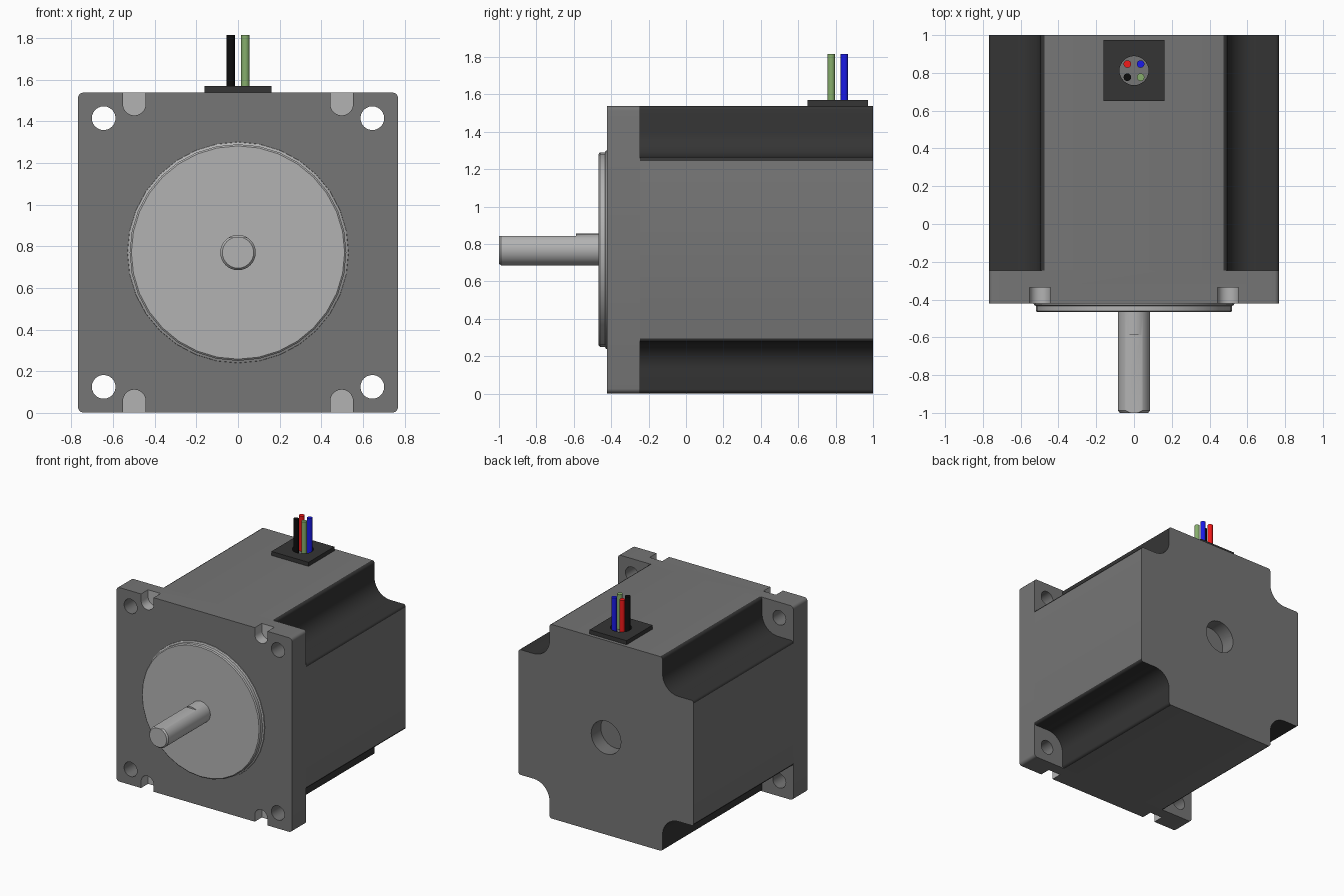
import bpy, bmesh
from math import sin, cos, radians, pi

if "Cube" in bpy.data.objects:
    bpy.data.objects.remove(bpy.data.objects["Cube"])

CZ = 0.77      # height of the motor axis
H = 0.768      # half width of the square frame


def mat(name, r, g, b):
    m = bpy.data.materials.new(name)
    m.diffuse_color = (r, g, b, 1)
    m.use_nodes = True
    m.node_tree.nodes["Principled BSDF"].inputs["Base Color"].default_value = m.diffuse_color
    return m


GREY = mat("housing_grey", 0.18, 0.18, 0.18)
LIGHT = mat("bright_metal", 0.45, 0.45, 0.45)
DARK = mat("dark_lamination", 0.035, 0.035, 0.035)


def arc(cx, cy, r, a0, a1, n):
    return [(cx + r * cos(radians(a0 + (a1 - a0) * i / n)),
             cy + r * sin(radians(a0 + (a1 - a0) * i / n))) for i in range(n + 1)]


def circle(r, n=32, cx=0, cy=0):
    return arc(cx, cy, r, 0, 360, n)[:-1]


def four_fold(pts):
    """Repeat a quarter outline around the origin."""
    out = []
    for k in range(4):
        c, s = round(cos(k * pi / 2)), round(sin(k * pi / 2))
        out += [(x * c - y * s, x * s + y * c) for x, y in pts]
    return out


def loft(name, rings, material, axis="Y"):
    """Closed solid through outlines [(distance, points)] along an axis."""
    bm = bmesh.new()
    loops = []
    for d, pts in rings:
        loops.append([bm.verts.new((a, d, b + CZ) if axis == "Y" else (a, b, d))
                      for a, b in pts])
    for lo, hi in zip(loops, loops[1:]):
        n = len(lo)
        for i in range(n):
            bm.faces.new((lo[i], lo[(i + 1) % n], hi[(i + 1) % n], hi[i]))
    bm.faces.new(loops[0])
    bm.faces.new(loops[-1])
    bmesh.ops.recalc_face_normals(bm, faces=bm.faces)
    me = bpy.data.meshes.new(name)
    bm.to_mesh(me)
    bm.free()
    me.materials.append(material)
    ob = bpy.data.objects.new(name, me)
    bpy.context.collection.objects.link(ob)
    return ob


def prism(name, pts, d0, d1, material, axis="Y"):
    return loft(name, [(d0, pts), (d1, pts)], material, axis)


def cut(ob, cutter):
    m = ob.modifiers.new("cut", "BOOLEAN")
    m.operation = "DIFFERENCE"
    m.solver = "EXACT"
    m.material_mode = "TRANSFER"
    m.object = cutter
    bpy.context.view_layer.objects.active = ob
    bpy.ops.object.modifier_apply(modifier=m.name)
    bpy.data.objects.remove(cutter)


# Body with rounded channels along its four corners
quarter = (arc(0.748, 0.475, 0.02, 0, 90, 4)
           + arc(0.635, 0.635, 0.14, 270, 180, 10)
           + arc(0.475, 0.748, 0.02, 0, 90, 4))
body = prism("body", four_fold(quarter), -0.245, 1.0, GREY)
body.data.materials.append(DARK)
for p in body.data.polygons:
    if abs(p.normal.y) < 0.5 and max(abs(p.center.x), abs(p.center.z - CZ)) < H - 0.0005:
        p.material_index = 1
cut(body, prism("rear_bore", circle(0.13), 0.88, 1.1, GREY))

# Front flange with mounting holes and edge notches
flange = prism("front_flange", four_fold(arc(H - 0.025, H - 0.025, 0.025, 0, 90, 5)),
               -0.422, -0.245, GREY)
for sx in (-1, 1):
    for sz in (-1, 1):
        cut(flange, prism("hole", circle(0.057, 24, sx * 0.645, sz * 0.645), -0.6, 0, GREY))
        u = [(-0.055, 0.85)] + arc(0, 0.713, 0.055, 180, 360, 10) + [(0.055, 0.85)]
        cut(flange, prism("notch", [(sx * 0.498 + x, sz * z) for x, z in u],
                          -0.6, -0.335, LIGHT))

# Raised pilot disc
loft("pilot_disc", [(-0.415, circle(0.532)), (-0.428, circle(0.53)), (-0.434, circle(0.52)),
                    (-0.46, circle(0.52)), (-0.467, circle(0.512))], LIGHT)

# Shaft with a flat on its upper side
shaft = loft("shaft", [(-0.46, circle(0.085)), (-0.988, circle(0.085)),
                       (-1.0, circle(0.075))], LIGHT)
cut(shaft, prism("flat", [(-0.2, 0.073), (0.2, 0.073), (0.2, 0.2), (-0.2, 0.2)],
                 -1.1, -0.587, LIGHT))

# Cable pad with a round opening
PY = 0.812
pad = prism("cable_pad", [(sx * 0.162, PY + sy * 0.162)
                          for sx, sy in ((-1, -1), (1, -1), (1, 1), (-1, 1))],
            1.538, 1.57, DARK, "Z")
cut(pad, prism("opening", circle(0.077, 32, 0, PY), 1.4, 1.7, DARK, "Z"))

# Four coloured wires
for name, sx, sy, rgb in (("red", -1, 1, (0.9, 0.01, 0.01)), ("blue", 1, 1, (0.01, 0.01, 0.8)),
                          ("black", -1, -1, (0.004, 0.004, 0.004)),
                          ("green", 1, -1, (0.24, 0.42, 0.15))):
    prism(name + "_wire", circle(0.02, 20, sx * 0.035, PY + sy * 0.035),
          1.53, 1.815, mat(name, *rgb), "Z")

# Smooth curved surfaces, keep hard edges
for ob in bpy.context.scene.objects:
    ob.select_set(True)
bpy.context.view_layer.objects.active = body
bpy.ops.object.shade_smooth_by_angle(angle=radians(30))
